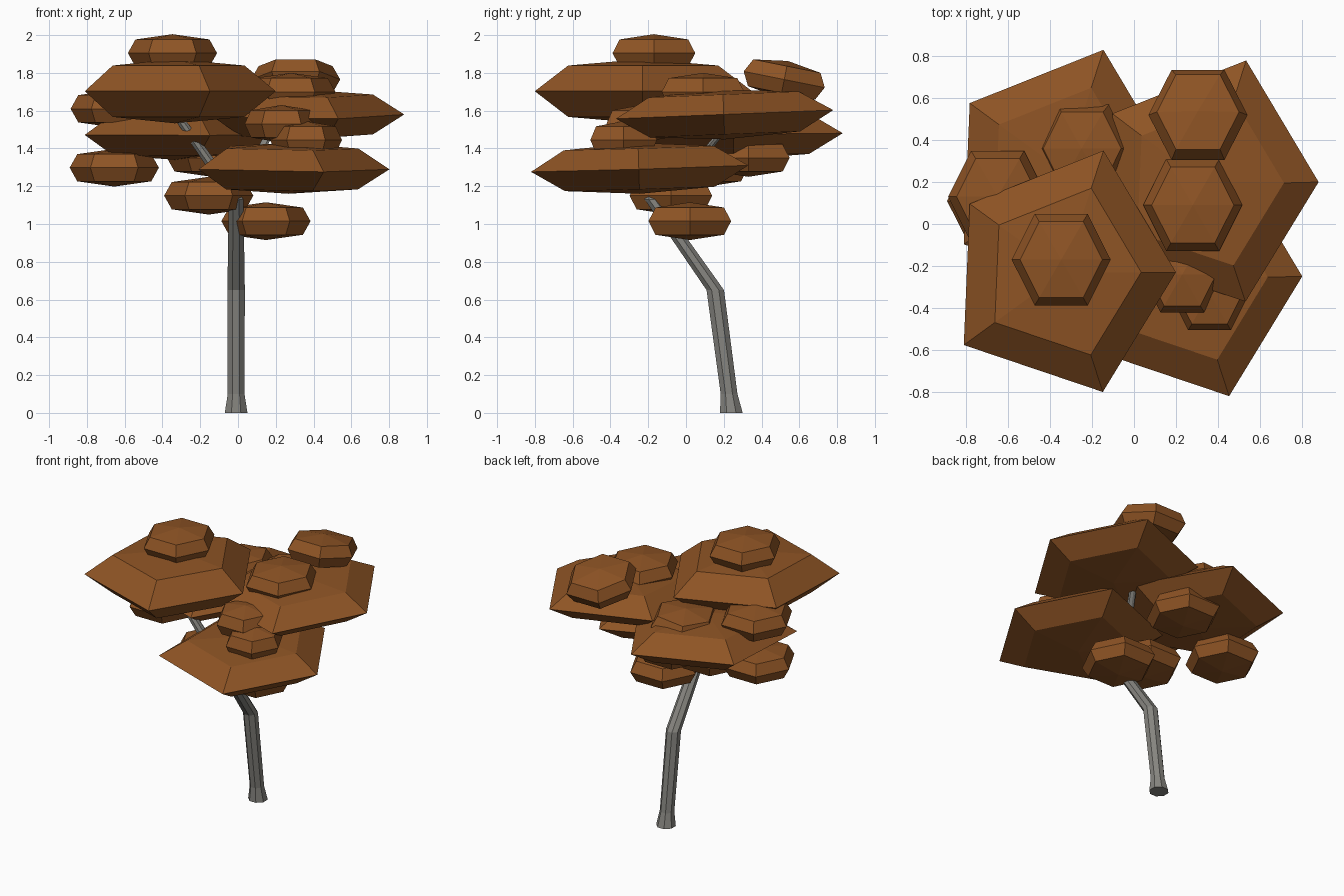
import bpy, bmesh, math
from mathutils import Vector, Matrix

if "Cube" in bpy.data.objects:
    bpy.data.objects.remove(bpy.data.objects["Cube"])


def material(name, rgb):
    m = bpy.data.materials.new(name)
    m.diffuse_color = (*rgb, 1)
    m.use_nodes = True
    m.node_tree.nodes["Principled BSDF"].inputs["Base Color"].default_value = m.diffuse_color
    return m


leaf = material("autumn_brown", (0.27, 0.088, 0.018))
bark = material("grey_bark", (0.24, 0.235, 0.215))


def finish(name, bm, mat):
    bmesh.ops.recalc_face_normals(bm, faces=bm.faces)
    me = bpy.data.meshes.new(name)
    bm.to_mesh(me)
    bm.free()
    me.materials.append(mat)
    ob = bpy.data.objects.new(name, me)
    bpy.context.collection.objects.link(ob)


def loft(bm, rings):
    for a, b in zip(rings, rings[1:]):
        n = max(len(a), len(b))
        for i in range(n):
            j = (i + 1) % n
            if len(a) == 1:
                bm.faces.new((a[0], b[i], b[j]))
            elif len(b) == 1:
                bm.faces.new((a[i], a[j], b[0]))
            else:
                bm.faces.new((a[i], a[j], b[j], b[i]))


def clump(name, loc, radii, h, ring_r, ring_z, tilt=(0, 0)):
    """Faceted lens: pole, ring, equator, ring, pole. tilt = dz/dx, dz/dy."""
    bm = bmesh.new()
    n = len(radii)
    rot = Matrix.Rotation(math.atan(tilt[1]), 3, 'X') @ Matrix.Rotation(-math.atan(tilt[0]), 3, 'Y')
    rings = []
    for s, z in ((0, -1), (ring_r, -ring_z), (1, 0), (ring_r, ring_z), (0, 1)):
        pts = [Vector((0, 0, z * h))] if s == 0 else [
            Vector((s * r * math.cos(math.tau * i / n), s * r * math.sin(math.tau * i / n), z * h))
            for i, r in enumerate(radii)]
        rings.append([bm.verts.new(rot @ p + Vector(loc)) for p in pts])
    loft(bm, rings)
    finish(name, bm, leaf)


def limb(name, path, sides=8):
    """Tapered tube with level rings; path = (x, y, z, radius)."""
    bm = bmesh.new()
    rings = [[bm.verts.new((x + r * math.cos(math.tau * (i + .5) / sides),
                            y + r * math.sin(math.tau * (i + .5) / sides), z))
              for i in range(sides)] for x, y, z, r in path]
    loft(bm, rings)
    bm.faces.new(rings[0])
    bm.faces.new(rings[-1])
    finish(name, bm, bark)


# Bent trunk leaning forward, then to the top pad, and a side branch
limb("trunk", [(-.01, .24, 0, .065), (-.01, .228, .1, .048), (-.01, .155, .65, .05),
               (-.01, -.18, 1.13, .042), (-.34, -.23, 1.6, .028)])
limb("side_branch", [(-.01, -.13, 1.1, .03), (.2, .25, 1.56, .022)])

# Four broad five-sided foliage pads
pad = (.534, .61, .555, .59, .60)
for name, loc, h, tilt in (
        ("top_pad", (-.334, -.23, 1.703), .17, (0, 0)),
        ("right_pad", (.346, .20, 1.58), .132, (0, .04)),
        ("back_pad", (-.334, .25, 1.475), .135, (0, .01)),
        ("front_pad", (.268, -.25, 1.295), .135, (-.01, .03))):
    clump(name, loc, pad, h, .69, .8, tilt)

# Small six-sided leaf clumps
for i, (x, y, z, r, tilt) in enumerate((
        (-.347, -.17, 1.905, .236, (0, 0)),
        (.305, .52, 1.765, .236, (0, -.2)),
        (.28, .09, 1.70, .236, (0, 0)),
        (-.24, .36, 1.56, .225, (.1, 0)),
        (-.65, .13, 1.61, .236, (0, 0)),
        (-.655, .11, 1.298, .236, (0, 0)),
        (-.14, .33, 1.35, .236, (0, 0)),
        (-.155, -.08, 1.15, .236, (0, 0)),
        (.148, .02, 1.015, .236, (0, 0)),
        (.23, -.24, 1.53, .195, (0, 0)),
        (.36, -.33, 1.445, .19, (0, 0)))):
    clump(f"leaf_clump_{i + 1}", (x, y, z), (r, r * 1.07, r * 1.07) * 2, .1, .83, .72, tilt)
